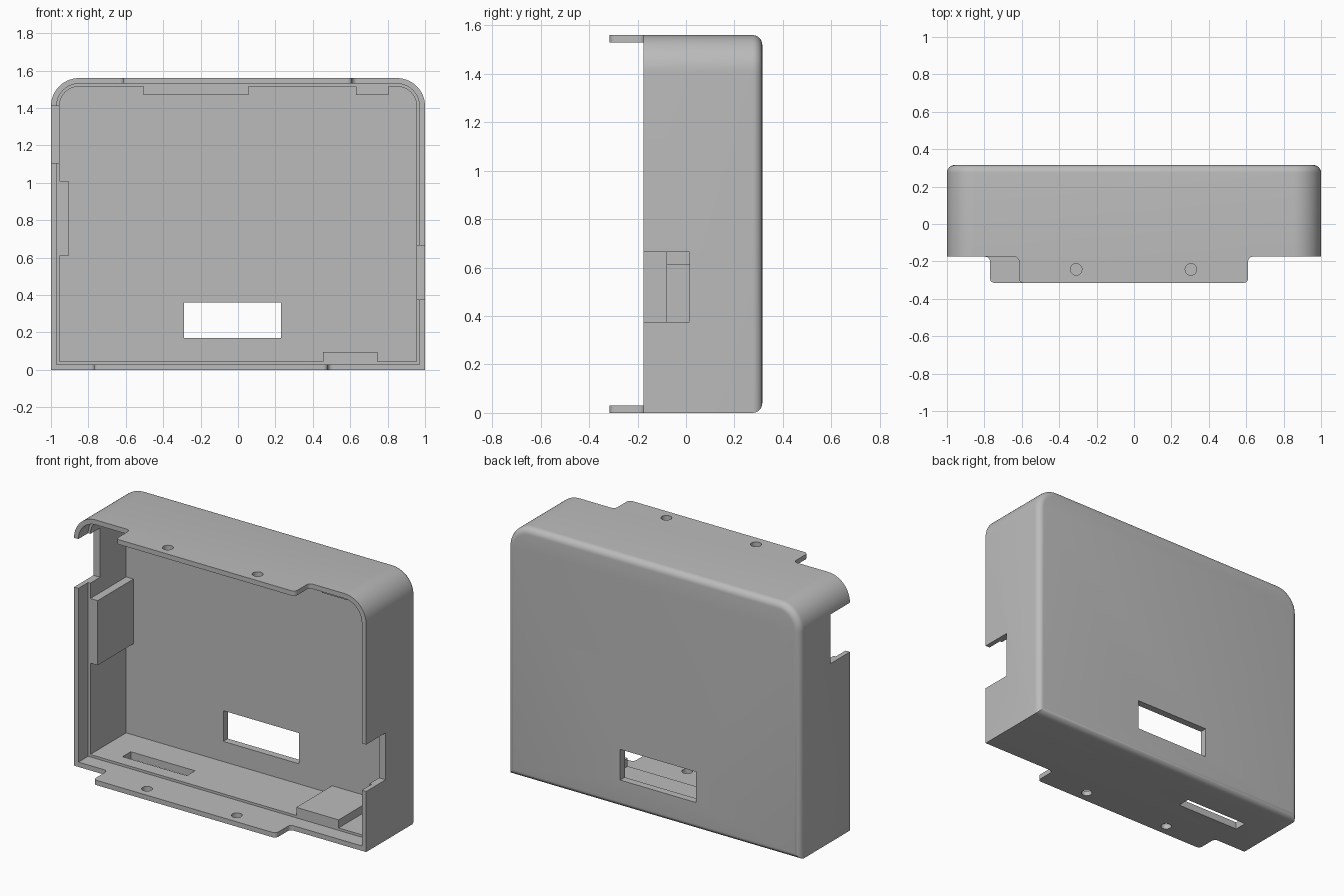
import bpy, bmesh, math
from mathutils import Vector

cube = bpy.data.objects.get("Cube")
if cube:
    bpy.data.objects.remove(cube, do_unlink=True)

grey = bpy.data.materials.new("plain grey")
grey.use_nodes = True
COLOUR = (0.5, 0.5, 0.5, 1)
grey.diffuse_color = COLOUR
grey.node_tree.nodes["Principled BSDF"].inputs["Base Color"].default_value = COLOUR

HEIGHT, FRONT, BACK = 1.56, -0.175, 0.315
LIP, WALL, STEP = 0.03, 0.045, -0.08
NOTCH_BACK, TAB_FRONT = 0.015, -0.315


def finish(name, bm):
    bmesh.ops.recalc_face_normals(bm, faces=bm.faces)
    mesh = bpy.data.meshes.new(name)
    bm.to_mesh(mesh)
    bm.free()
    obj = bpy.data.objects.new(name, mesh)
    bpy.context.collection.objects.link(obj)
    mesh.materials.append(grey)
    return obj


def prism(points, shift):
    """Extrude a closed outline along a vector."""
    bm = bmesh.new()
    face = bm.faces.new([bm.verts.new(p) for p in points])
    new = bmesh.ops.extrude_face_region(bm, geom=[face])["geom"]
    verts = [v for v in new if isinstance(v, bmesh.types.BMVert)]
    bmesh.ops.translate(bm, verts=verts, vec=shift)
    return bm


def box(name, x, y, z):
    outline = [(x[0], y[0], z[0]), (x[1], y[0], z[0]), (x[1], y[0], z[1]), (x[0], y[0], z[1])]
    return finish(name, prism(outline, Vector((0, y[1] - y[0], 0))))


def arc(cx, cy, r, start, end, n=8):
    steps = [math.radians(start + (end - start) * i / n) for i in range(n + 1)]
    return [(cx + r * math.cos(a), cy + r * math.sin(a)) for a in steps]


def shell_prism(inset, y0, y1):
    """Case outline with round top corners, moved inward by inset."""
    r, cx, cz = 0.15 - inset, 0.85, HEIGHT - 0.15
    outline = [(-1 + inset, inset), (1 - inset, inset)]
    outline += arc(cx, cz, r, 0, 90, 14) + arc(-cx, cz, r, 90, 180, 14)
    return prism([(x, y0, z) for x, z in outline], Vector((0, y1 - y0, 0)))


def cut(obj, cutters):
    """Subtract the cutters, keep the result and remove them."""
    for c in cutters:
        c.hide_render = True
        mod = obj.modifiers.new("cut", "BOOLEAN")
        mod.operation, mod.solver, mod.object = "DIFFERENCE", "EXACT", c
    graph = bpy.context.evaluated_depsgraph_get()
    mesh = bpy.data.meshes.new_from_object(obj.evaluated_get(graph))
    obj.modifiers.clear()
    obj.data = mesh
    for c in cutters:
        bpy.data.objects.remove(c, do_unlink=True)


def smooth(obj):
    bpy.ops.object.select_all(action="DESELECT")
    obj.select_set(True)
    bpy.context.view_layer.objects.active = obj
    bpy.ops.object.shade_smooth_by_angle(angle=math.radians(30))


# Case with rounded back rim
bm = shell_prism(0, FRONT, BACK)
rim = [e for e in bm.edges if all(abs(v.co.y - BACK) < 1e-4 for v in e.verts)]
bmesh.ops.bevel(bm, geom=rim, offset=0.04, segments=6, profile=0.5, affect="EDGES")
case = finish("case_shell", bm)

# Hollow, stepped front lip, side notches, back window and floor slot
notch = (FRONT - 0.1, NOTCH_BACK)
cut(case, [
    finish("cavity", shell_prism(WALL, FRONT - 0.1, BACK - WALL)),
    finish("lip_step", shell_prism(LIP, FRONT - 0.1, STEP)),
    box("right_side_notch", (0.9, 1.1), notch, (0.375, 0.665)),
    box("left_side_notch", (-1.1, -0.9), notch, (1.105, 1.41)),
    box("back_window", (-0.29, 0.23), (0.2, 0.4), (0.17, 0.36)),
    box("floor_slot", (-0.79, -0.35), (0, 0.08), (-0.1, 0.1)),
])
smooth(case)

# Inner support blocks running from the step to the back wall
DEEP = (STEP, BACK - WALL + 0.005)
CEILING = (1.47, HEIGHT - WALL + 0.005)
box("wide_top_block", (-0.505, 0.055), DEEP, CEILING)
box("small_top_block", (0.63, 0.805), DEEP, CEILING)
box("floor_block", (0.455, 0.745), DEEP, (0.04, 0.095))
box("side_block", (-0.96, -0.905), DEEP, (0.61, 1.01))


def tab(name, x0, x1, z):
    """Screw tab with flared root, rounded tips and two holes."""
    r = 0.025
    root, tip = FRONT - r, TAB_FRONT + r
    outline = arc(x0 - r, root, r, 90, 0) + arc(x0 + r, tip, r, 180, 270)
    outline += arc(x1 - r, tip, r, 270, 360) + arc(x1 + r, root, r, 180, 90)
    obj = finish(name, prism([(x, y, z) for x, y in outline], Vector((0, 0, LIP))))
    holes = []
    for side in (-1, 1):
        ring = arc((x0 + x1) / 2 + side * 0.307, -0.243, 0.031, 0, 360, 24)[:-1]
        holes.append(finish("hole", prism([(x, y, z - 0.1) for x, y in ring], Vector((0, 0, 0.3)))))
    cut(obj, holes)
    smooth(obj)


tab("top_tab", -0.615, 0.61, HEIGHT - LIP)
tab("bottom_tab", -0.77, 0.48, 0)
